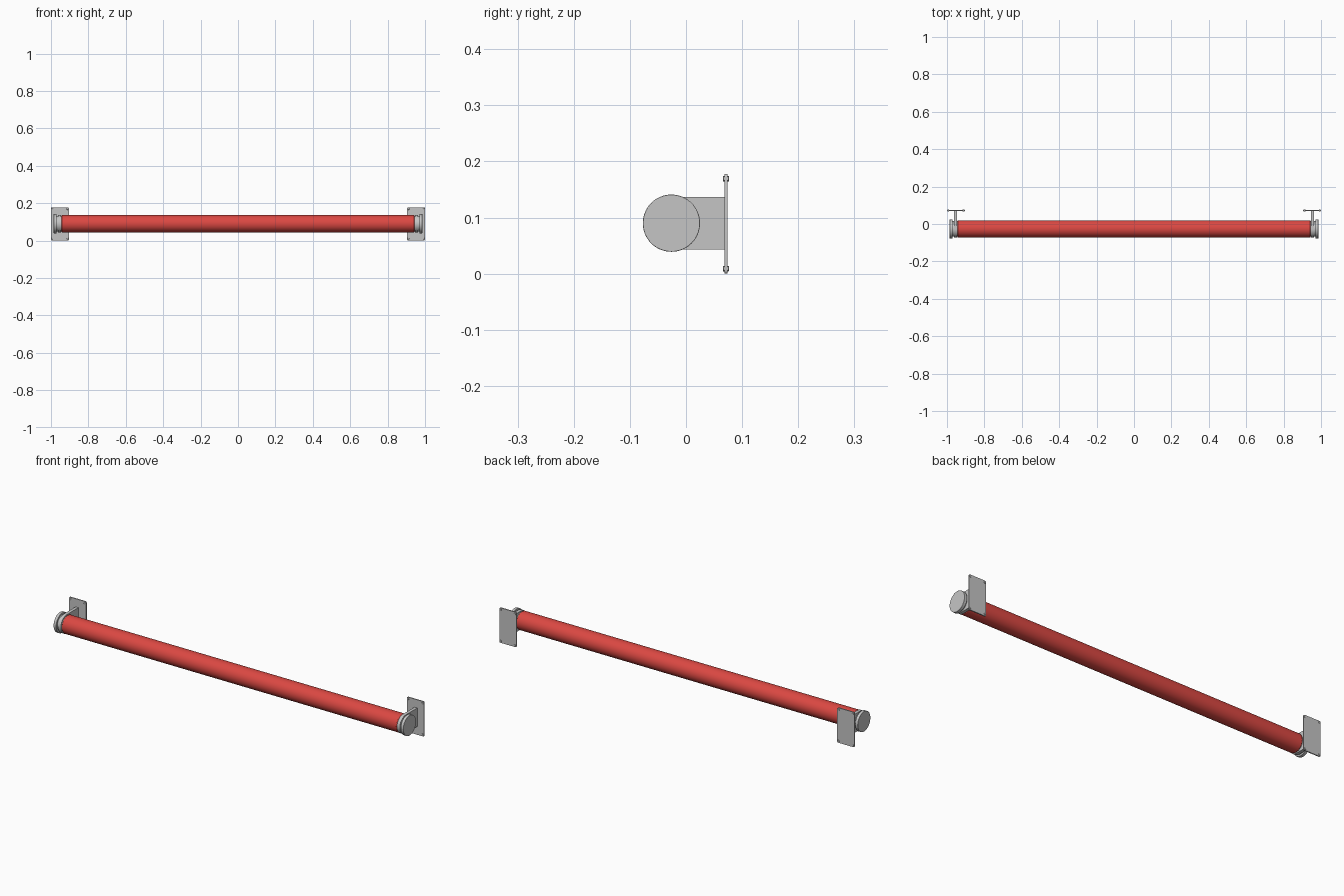
import bpy, bmesh, math
from mathutils import Matrix, Vector

if "Cube" in bpy.data.objects:
    bpy.data.objects.remove(bpy.data.objects["Cube"])


def material(name, color):
    m = bpy.data.materials.new(name)
    m.diffuse_color = (*color, 1)
    m.use_nodes = True
    m.node_tree.nodes["Principled BSDF"].inputs["Base Color"].default_value = m.diffuse_color
    return m


RED = material("red paint", (0.71, 0.065, 0.055))
GREY = material("light grey metal", (0.56, 0.56, 0.56))
CY, CZ = -0.026, 0.09      # axis of the bar


def finish(name, bm, mat, bevel=0.0):
    bmesh.ops.recalc_face_normals(bm, faces=bm.faces)
    me = bpy.data.meshes.new(name)
    bm.to_mesh(me)
    bm.free()
    me.materials.append(mat)
    ob = bpy.data.objects.new(name, me)
    bpy.context.collection.objects.link(ob)
    if bevel:
        b = ob.modifiers.new("soft edge", 'BEVEL')
        b.width, b.segments, b.limit_method = bevel, 2, 'ANGLE'
    bpy.context.view_layer.objects.active = ob
    ob.select_set(True)
    bpy.ops.object.shade_smooth_by_angle(angle=math.radians(35))
    ob.select_set(False)
    return ob


def cylinder(name, axis, center, radius, length, mat, bevel=0.0, sides=64):
    bm = bmesh.new()
    rot = Vector((0, 0, 1)).rotation_difference(Vector(axis)).to_matrix().to_4x4()
    bmesh.ops.create_cone(bm, cap_ends=True, segments=sides, radius1=radius,
                          radius2=radius, depth=length,
                          matrix=Matrix.Translation(center) @ rot)
    return finish(name, bm, mat, bevel)


def extruded(name, points, offset, mat, bevel=0.0):
    bm = bmesh.new()
    face = bm.faces.new([bm.verts.new(p) for p in points])
    new = bmesh.ops.extrude_face_region(bm, geom=[face])["geom"]
    bmesh.ops.translate(bm, vec=offset,
                        verts=[v for v in new if isinstance(v, bmesh.types.BMVert)])
    return finish(name, bm, mat, bevel)


# red bar
cylinder("bar", (1, 0, 0), (0, CY, CZ), 0.046, 1.888, RED, 0.004)

for s, side in ((-1, "left"), (1, "right")):
    # outer end disc and the narrower hub behind it
    cylinder(side + "_end_disc", (1, 0, 0), (s * 0.978, CY, CZ), 0.051, 0.015, GREY, 0.001)
    cylinder(side + "_hub", (1, 0, 0), (s * 0.956, CY, CZ), 0.042, 0.034, GREY)

    # bracket arm: plate with a round end that wraps the bar
    r = 0.047
    arm = [(s * 0.947, CY + r * math.cos(a), CZ + r * math.sin(a))
           for a in (math.pi / 2 + math.pi * i / 32 for i in range(33))]
    arm += [(s * 0.947, 0.070, CZ - r), (s * 0.947, 0.070, CZ + r)]
    extruded(side + "_arm", arm, (s * 0.016, 0, 0), GREY)

    # wall plate with rounded corners
    px, pz, hw, hh, cr = s * 0.952, 0.089, 0.048, 0.089, 0.006
    plate = []
    for k, (sx, sz) in enumerate(((1, 1), (-1, 1), (-1, -1), (1, -1))):
        for i in range(6):
            a = math.pi / 2 * (k + i / 5)
            plate.append((px + sx * (hw - cr) + cr * math.cos(a), 0.0685,
                          pz + sz * (hh - cr) + cr * math.sin(a)))
    extruded(side + "_wall_plate", plate, (0, 0.0055, 0), GREY)

    # small corner studs
    for sx in (-1, 1):
        for sz in (-1, 1):
            cylinder(side + "_corner_stud", (0, 1, 0),
                     (px + sx * (hw - 0.007), 0.0712, pz + sz * (hh - 0.009)),
                     0.005, 0.0105, GREY, 0.001, 16)
